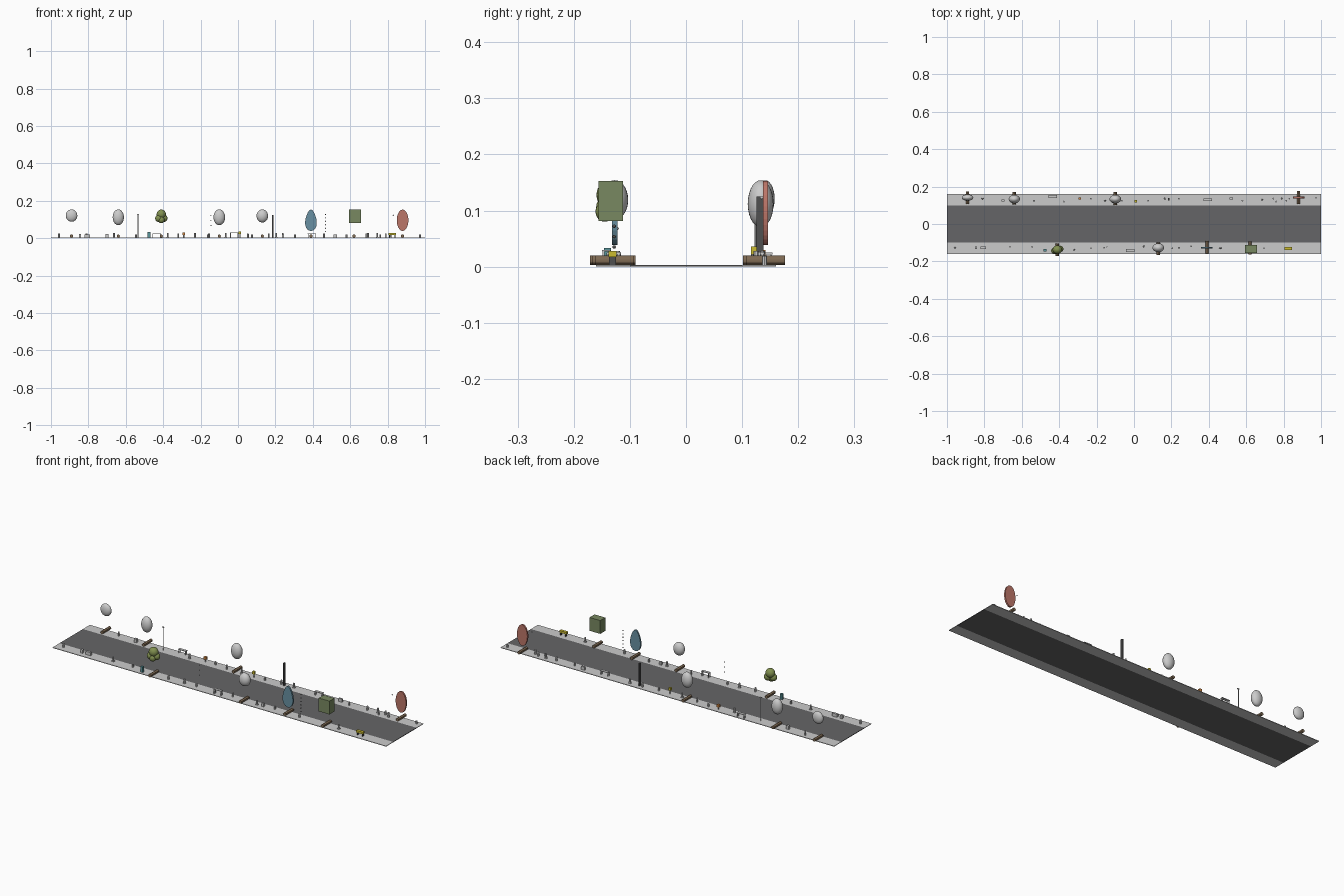
import bpy, math
from mathutils import Vector

if "Cube" in bpy.data.objects:
    bpy.data.objects.remove(bpy.data.objects["Cube"])

mats = {}
COLORS = {"asphalt": (.13, .13, .135), "bark": (.22, .15, .09), "olive": (.22, .28, .08),
          "sage": (.19, .25, .12), "blue": (.14, .28, .36), "red": (.5, .18, .14),
          "yellow": (.6, .5, .03), "teal": (.1, .3, .33), "orange": (.65, .25, .06),
          "dark": (.08, .08, .08)}

def paint(ob, color):
    if color:
        if color not in mats:
            mats[color] = bpy.data.materials.new(color)
            mats[color].diffuse_color = (*COLORS[color], 1)
        ob.data.materials.append(mats[color])
    return ob

def finish(name, color, smooth=False):
    ob = bpy.context.object
    ob.name = name
    if smooth:
        bpy.ops.object.shade_smooth_by_angle()
    return paint(ob, color)

# box from centre x, y, bottom z and size
def box(name, x, y, z, sx, sy, sz, color=None):
    bpy.ops.mesh.primitive_cube_add(size=1, location=(x, y, z + sz / 2))
    bpy.context.object.scale = (sx, sy, sz)
    bpy.ops.object.transform_apply(location=False, rotation=False)
    return finish(name, color)

def cyl(name, x, y, z, r, h, color=None, sides=12):
    bpy.ops.mesh.primitive_cylinder_add(vertices=sides, radius=r, depth=h, location=(x, y, z + h / 2))
    return finish(name, color, True)

def ball(name, x, y, z, rx, ry, rz, color=None):
    bpy.ops.mesh.primitive_uv_sphere_add(segments=24, ring_count=14, radius=1, location=(x, y, z))
    bpy.context.object.scale = (rx, ry, rz)
    bpy.ops.object.transform_apply(location=False, rotation=False)
    return finish(name, color, True)

# flat crown: outline in xz, extruded along y
def slab(name, x, y, outline, depth, color):
    n = len(outline)
    verts = [(x + px, y + s * depth / 2, pz) for s in (-1, 1) for px, pz in outline]
    faces = [tuple(range(n)), tuple(range(2 * n - 1, n - 1, -1))]
    faces += [(i, i + n, (i + 1) % n + n, (i + 1) % n) for i in range(n)]
    me = bpy.data.meshes.new(name)
    me.from_pydata(verts, [], faces)
    ob = bpy.data.objects.new(name, me)
    bpy.context.collection.objects.link(ob)
    return paint(ob, color)

G = .003  # pavement top

# road and pavements
box("road", 0, 0, 0, 2, .2, G, "asphalt")
for s in (-1, 1):
    box("pavement", 0, s * .13, 0, 2, .06, G)

# lying tree trunks
for x, y in ((-.89, .14), (-.64, .138), (-.10, .136), (.88, .142),
             (-.41, -.137), (.13, -.133), (.39, -.124), (.62, -.128)):
    bpy.ops.mesh.primitive_cylinder_add(vertices=12, radius=.0085, depth=.068,
                                        location=(x, y, .0115), rotation=(math.pi / 2, 0, 0))
    finish("tree_trunk", "bark", True)

# tree crowns
ball("round_crown", -.89, .141, .121, .031, .017, .033)
ball("round_crown", -.64, .133, .112, .03, .023, .042)
ball("round_crown", -.10, .133, .112, .031, .023, .042)
ball("round_crown", .13, -.127, .119, .031, .024, .035)
for dx, dy, z, r in ((0, 0, .128, .025), (-.014, -.006, .106, .019), (.014, .004, .106, .019), (0, -.008, .098, .018)):
    ball("clustered_crown", -.41 + dx, -.137 + dy, z, r, r * .9, r, "olive")
box("cube_crown", .625, -.134, .081, .064, .043, .072, "sage")
ring = [2 * math.pi * i / 32 for i in range(32)]
slab("disc_crown", .88, .142, [(.031 * math.cos(a), .096 + .057 * math.sin(a)) for a in ring], .009, "red")
slab("drop_crown", .39, -.127, [(.03 * math.cos(a) * (1 - .28 * math.sin(a)), .096 + .057 * math.sin(a))
                                for a in ring], .009, "blue")

# tall posts
cyl("thin_post", -.535, .124, G, .002, .125)
box("thin_post_head", -.535, .124, .127, .012, .006, .003)
box("dark_post", .185, .132, G, .008, .012, .122, "dark")

# floating string beads
for i in range(6):
    ball("bead", .467, -.128, .035 + i * .0185, .003, .003, .003, "dark")
for z in (.068, .095, .122):
    ball("bead", -.145, -.122, z, .0025, .0025, .0025)
ball("bead", .83, .135, .123, .003, .003, .003)

# benches and tables: thin top on four legs
for x, y, z in ((-.435, .147, .022), (.395, .13, .022), (-.02, -.142, .027)):
    box("bench_top", x, y, z, .046, .015, .003)
    for sx in (-1, 1):
        for sy in (-1, 1):
            box("bench_leg", x + sx * .02, y + sy * .005, G, .003, .003, z - G)

# low planters and boxes
for x, y, sx, sy, sz, c in ((-.70, .125, .015, .012, .02, None), (.52, .137, .02, .01, .017, None),
                            (-.845, -.127, .012, .012, .019, None), (-.805, -.127, .03, .012, .017, None),
                            (.24, -.127, .012, .01, .018, None), (-.476, -.14, .014, .012, .03, "teal"),
                            (.825, -.131, .042, .015, .011, "yellow")):
    box("planter", x, y, G if c != "yellow" else .017, sx, sy, sz, c)
for sx in (-1, 1):
    box("planter_foot", .825 + sx * .015, -.131, G, .004, .012, .014, "dark")

# yellow and orange boxes on stems
for x, y, z, c in ((.01, .122, .022, "yellow"), (-.29, .136, .016, "orange")):
    cyl("box_stem", x, y, G, .003, z - G)
    box("stem_box", x, y, z, .013, .012, .014, c)

# bollards and small bins
back = ((-.81, .136), (-.375, .12), (-.23, .136), (-.155, .125), (-.065, .125), (.075, .125),
        (.165, .136), (.24, .136), (.58, .125), (.685, .13), (.745, .136), (.76, .12),
        (.79, .136), (.815, .125), (.973, .14))
front = ((-.957, -.127), (-.663, -.122), (-.545, -.122), (-.32, -.137), (-.23, -.13), (-.16, -.126),
         (.053, -.12), (.205, -.13), (.305, -.12), (.46, -.13), (.695, -.13))
for i, (x, y) in enumerate(back + front):
    h = (.02, .025, .016)[i % 3]
    cyl("bollard", x, y, G, .0045, h)
    if i % 3 == 0:
        ball("bollard_cap", x, y, G + h, .0045, .0045, .0035)
    elif i % 3 == 1:
        box("bollard_base", x, y, G, .012, .01, .004)

for m in bpy.data.materials:
    if m.users and not m.is_grease_pencil:
        m.use_nodes = True
        m.node_tree.nodes["Principled BSDF"].inputs["Base Color"].default_value = m.diffuse_color
